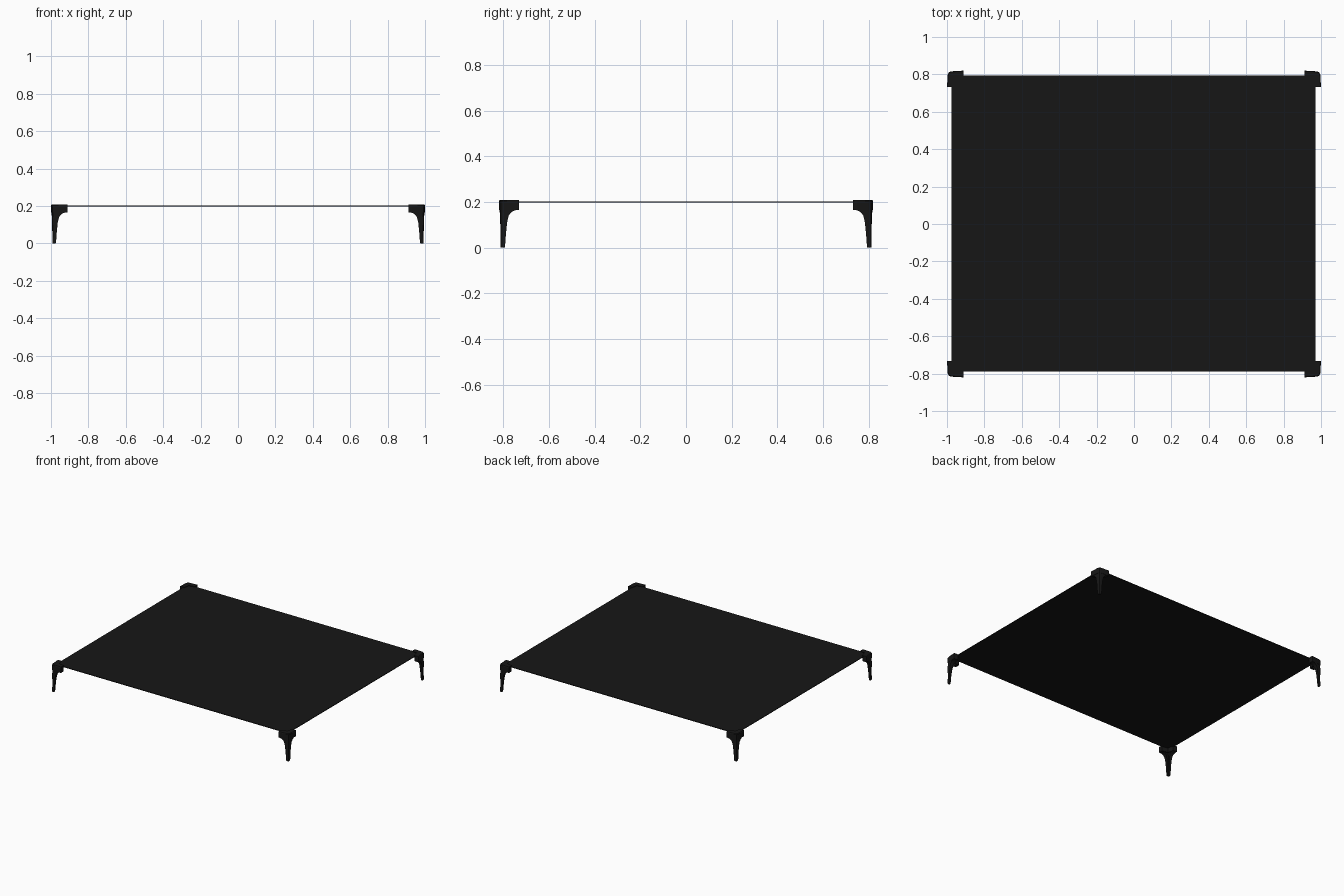
import bpy, bmesh

if "Cube" in bpy.data.objects:
    bpy.data.objects.remove(bpy.data.objects["Cube"])

black = bpy.data.materials.new("black")
black.diffuse_color = (0.008, 0.008, 0.008, 1)
black.use_nodes = True
black.node_tree.nodes["Principled BSDF"].inputs["Base Color"].default_value = black.diffuse_color


def add_mesh(name, bm):
    bmesh.ops.recalc_face_normals(bm, faces=bm.faces)
    mesh = bpy.data.meshes.new(name)
    bm.to_mesh(mesh)
    bm.free()
    mesh.materials.append(black)
    obj = bpy.data.objects.new(name, mesh)
    bpy.context.collection.objects.link(obj)
    return obj


# Thin flat panel
bm = bmesh.new()
bmesh.ops.create_cube(bm, size=1)
for v in bm.verts:
    v.co.x = v.co.x * 1.946 - 0.003
    v.co.y = v.co.y * 1.583 + 0.002
    v.co.z = v.co.z * 0.005 + 0.201
add_mesh("panel", bm)


def section(arm, inset, flare):
    """Corner bracket outline, measured inward from the outer corner."""
    r = min(0.018, arm * 0.4)
    t = min(0.03, arm * 0.6)
    half = [(arm, -flare), (r, 0), (r * 0.29, r * 0.29)]
    outer = half + [(0, r), (-flare, arm)]
    inner = [(t, arm), (arm * 0.47, arm * 0.47), (arm, t)]
    return [(x + inset, y + inset) for x, y in outer + inner]


# Height, arm length, inset and flare of each leg section
LEVELS = [
    (0.0, 0.015, 0.009, 0), (0.003, 0.020, 0.007, 0), (0.06, 0.024, 0.007, 0),
    (0.11, 0.030, 0.006, 0), (0.14, 0.038, 0.005, 0), (0.153, 0.047, 0.005, 0.001),
    (0.161, 0.058, 0.005, 0.002), (0.165, 0.070, 0.005, 0.003),
    (0.1655, 0.084, 0.004, 0.004), (0.204, 0.084, 0.004, 0.004),
    (0.209, 0.081, 0.007, 0.004),
]


def leg(name, sx, sy):
    bm = bmesh.new()
    rings = [[bm.verts.new((sx * (1.0 - x), sy * (0.82 - y), z))
              for x, y in section(arm, inset, flare)]
             for z, arm, inset, flare in LEVELS]
    for a, b in zip(rings, rings[1:]):
        for i in range(len(a)):
            j = (i + 1) % len(a)
            bm.faces.new((a[i], a[j], b[j], b[i]))
    bm.faces.new(rings[0])
    bm.faces.new(rings[-1])
    obj = add_mesh(name, bm)
    bpy.ops.object.select_all(action='DESELECT')
    obj.select_set(True)
    bpy.context.view_layer.objects.active = obj
    bpy.ops.object.shade_smooth_by_angle()


# Four flared corner legs
for side, sx in (("left", -1), ("right", 1)):
    for end, sy in (("front", -1), ("back", 1)):
        leg(f"{end}_{side}_leg", sx, sy)
